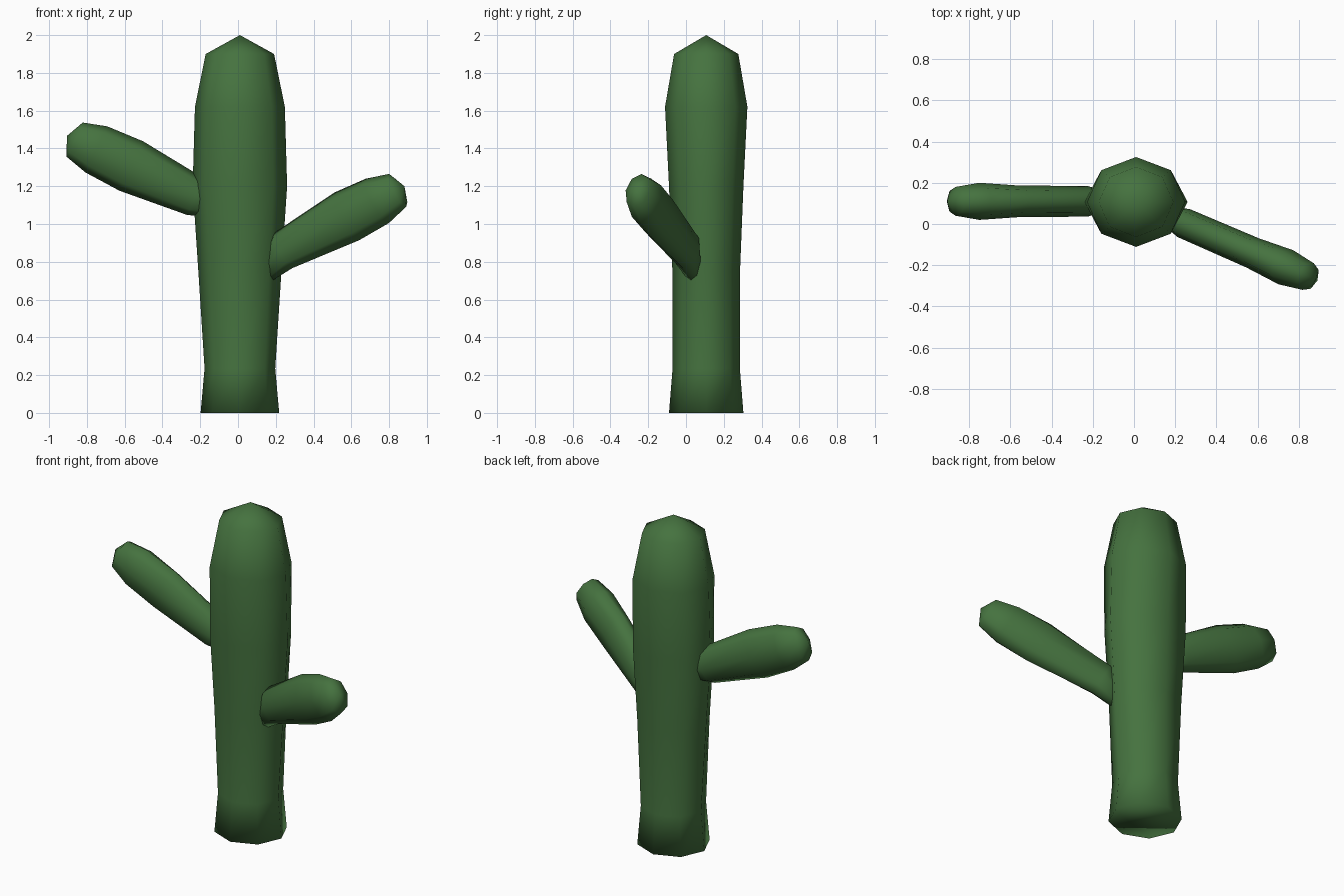
import bpy, bmesh, math
from mathutils import Vector

if "Cube" in bpy.data.objects:
    bpy.data.objects.remove(bpy.data.objects["Cube"])

SIDES = 8
green = bpy.data.materials.new("cactus green")
green.diffuse_color = (0.06, 0.17, 0.05, 1)
green.use_nodes = True
green.node_tree.nodes["Principled BSDF"].inputs["Base Color"].default_value = green.diffuse_color


def loft(name, rings, u, v, start=None, end=None):
    """Skin elliptical rings (centre, radius u, radius v); close with a tip point or a flat cap."""
    bm = bmesh.new()
    loops = []
    for c, ru, rv in rings:
        loops.append([bm.verts.new(Vector(c) + u * ru * math.cos(a) + v * rv * math.sin(a))
                      for a in (2 * math.pi * i / SIDES for i in range(SIDES))])
    for a, b in zip(loops, loops[1:]):
        for i in range(SIDES):
            j = (i + 1) % SIDES
            bm.faces.new((a[i], a[j], b[j], b[i]))
    for loop, tip in ((loops[0], start), (loops[-1], end)):
        if tip is None:
            bm.faces.new(loop)
        else:
            t = bm.verts.new(tip)
            for i in range(SIDES):
                bm.faces.new((loop[i], loop[(i + 1) % SIDES], t))
    bmesh.ops.recalc_face_normals(bm, faces=bm.faces)
    for f in bm.faces:
        f.smooth = True
    mesh = bpy.data.meshes.new(name)
    bm.to_mesh(mesh)
    bm.free()
    mesh.materials.append(green)
    obj = bpy.data.objects.new(name, mesh)
    bpy.context.collection.objects.link(obj)
    return obj


# Trunk: flared foot, swelling body, shallow pointed crown
cx, cy = 0.01, 0.107
profile = [(0, 0.208, 0.197), (0.235, 0.187, 0.178), (0.75, 0.220, 0.179),
           (1.2, 0.25, 0.197), (1.62, 0.238, 0.218), (1.9, 0.181, 0.17)]
loft("trunk", [((cx, cy, z), rx, ry) for z, rx, ry in profile],
     Vector((1, 0, 0)), Vector((0, 1, 0)), end=(cx, cy, 2.0))


# Arms: club shapes, thin where they enter the trunk, rounded at the tip
def arm(name, centres):
    d = (Vector(centres[-1]) - Vector(centres[0])).normalized()
    side = d.cross(Vector((0, 0, 1))).normalized()
    up = side.cross(d)
    widths = [0.045, 0.074, 0.077, 0.09, 0.07]
    heights = [0.062, 0.107, 0.145, 0.135, 0.10]
    loft(name, list(zip(centres, widths, heights)), side, up,
         start=Vector(centres[0]) - d * 0.02, end=Vector(centres[-1]) + d * 0.045)


arm("left_arm", [(-0.12, 0.11, 1.09), (-0.225, 0.11, 1.145), (-0.565, 0.11, 1.307),
                 (-0.75, 0.11, 1.395), (-0.865, 0.11, 1.447)])
arm("right_arm", [(0.155, 0.04, 0.755), (0.24, 0.005, 0.86), (0.575, -0.14, 1.04),
                  (0.737, -0.21, 1.122), (0.845, -0.255, 1.178)])
